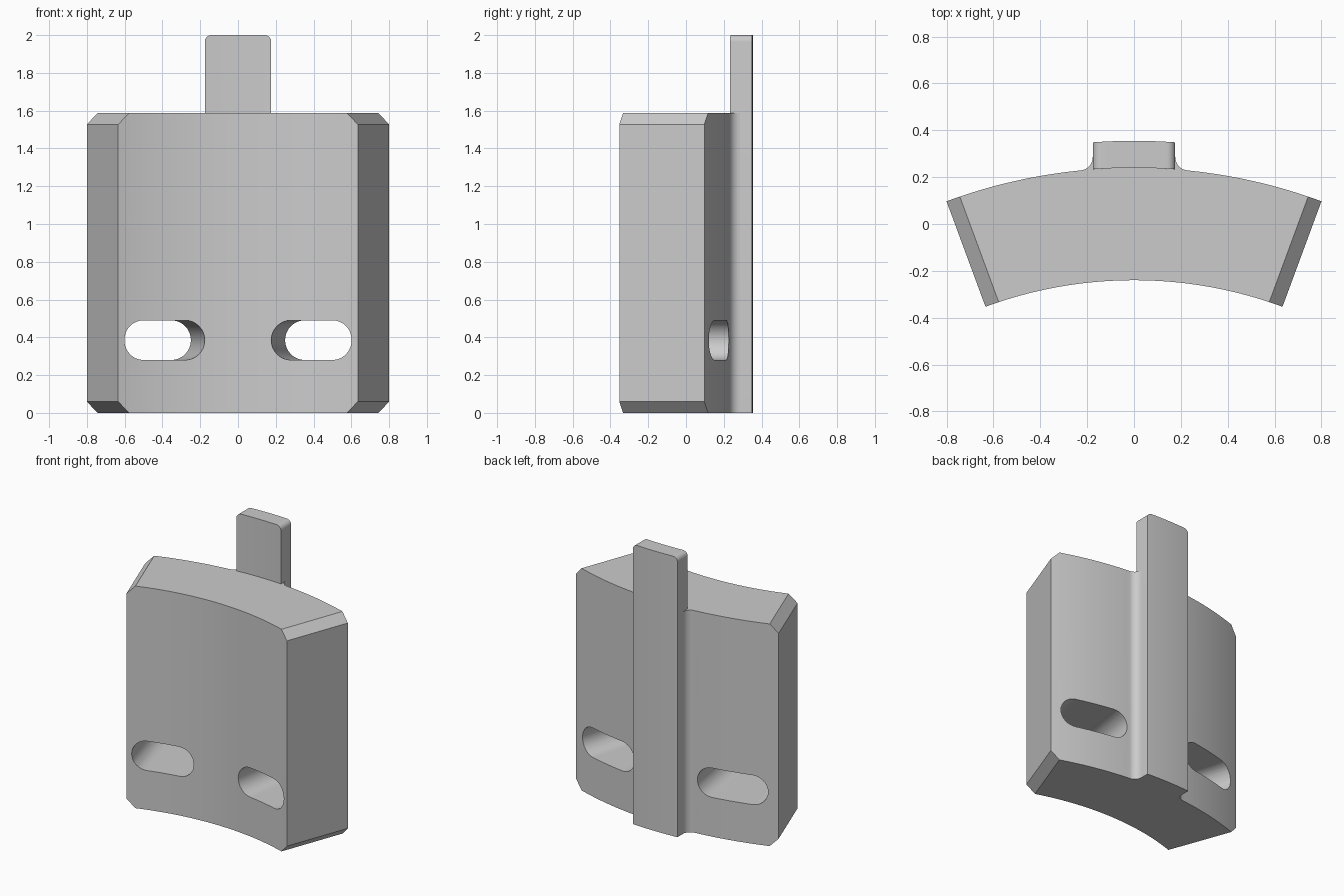
import bpy, bmesh, math
from mathutils import Vector

cube = bpy.data.objects.get("Cube")
if cube:
    bpy.data.objects.remove(cube)

R_IN, R_OUT, R_RAIL = 1.83, 2.31, 2.425   # radii about the shared arc axis
AXIS_Y = -2.07
HALF = math.radians(20.27)                # half of the block's sweep
HEIGHT, TOP, CHAMFER = 1.587, 2.0, 0.06
RAIL_X, FILLET = 0.176, 0.058

grey = bpy.data.materials.new("plain grey")
grey.use_nodes = True
grey.diffuse_color = (0.6, 0.6, 0.6, 1)
grey.node_tree.nodes["Principled BSDF"].inputs["Base Color"].default_value = (0.6, 0.6, 0.6, 1)


def polar(r, a):
    return (r * math.sin(a), AXIS_Y + r * math.cos(a))


def arc(r, a0, a1, n):
    return [polar(r, a0 + (a1 - a0) * i / n) for i in range(n + 1)]


def make_object(name, bm):
    bmesh.ops.recalc_face_normals(bm, faces=bm.faces)
    mesh = bpy.data.meshes.new(name)
    bm.to_mesh(mesh)
    bm.free()
    mesh.materials.append(grey)
    obj = bpy.data.objects.new(name, mesh)
    bpy.context.collection.objects.link(obj)
    return obj


def loft(bm, ring_a, ring_b):
    """Closed solid between two matching rings of points."""
    a = [bm.verts.new(p) for p in ring_a]
    b = [bm.verts.new(p) for p in ring_b]
    n = len(a)
    for i in range(n):
        j = (i + 1) % n
        bm.faces.new((a[i], a[j], b[j], b[i]))
    bm.faces.new(a[::-1])
    bm.faces.new(b)


def select_only(obj):
    bpy.ops.object.select_all(action='DESELECT')
    obj.select_set(True)
    bpy.context.view_layer.objects.active = obj


# Curved block with concave fillets running up to the rail
fx = RAIL_X + FILLET
fy = AXIS_Y + math.sqrt((R_OUT + FILLET) ** 2 - fx ** 2)
tangent = math.atan2(fx, fy - AXIS_Y)
rail_a = math.asin(RAIL_X / R_OUT)
sweep = math.pi / 2 - tangent
fillet = [(fx + FILLET * math.cos(t), fy + FILLET * math.sin(t))
          for t in (-math.pi / 2 - tangent - sweep * i / 10 for i in range(11))]
right = arc(R_OUT, HALF, tangent, 24)[:-1] + fillet
left = [(-x, y) for x, y in reversed(right)]
outline = (arc(R_IN, -HALF, HALF, 48) + right
           + arc(R_OUT, rail_a, -rail_a, 12) + left)
bm = bmesh.new()
loft(bm, [(x, y, 0) for x, y in outline], [(x, y, HEIGHT) for x, y in outline])

# Chamfers along the top and bottom of both end faces
for side in (-1, 1):
    ex, ey = polar(R_OUT, side * HALF)
    for up, z in ((1, HEIGHT - CHAMFER), (-1, CHAMFER)):
        normal = Vector((side * math.cos(HALF), -math.sin(HALF), up)).normalized()
        cut = bmesh.ops.bisect_plane(bm, geom=bm.verts[:] + bm.edges[:] + bm.faces[:],
                                     plane_co=(ex, ey, z), plane_no=normal,
                                     clear_outer=True, dist=1e-6)
        edges = [e for e in cut["geom_cut"] if isinstance(e, bmesh.types.BMEdge)]
        bmesh.ops.holes_fill(bm, edges=[e for e in edges if e.is_boundary], sides=0)
block = make_object("curved_block", bm)

# Radial slots with rounded ends, cut through each half
SLOT_R, SLOT_Z = 0.105, 0.385
SLOT_ENDS = (math.radians(8.8), math.radians(15.9))


def slot_ring(r, side):
    ring = []
    for end, a in zip((-1, 1), SLOT_ENDS):
        for i in range(17):
            t = end * (-math.pi / 2 + math.pi * i / 16) if end > 0 else math.pi / 2 + math.pi * i / 16
            x, y = polar(r, a)
            u = SLOT_R * math.cos(t)
            ring.append((side * (x + u * math.cos(a)), y - u * math.sin(a),
                         SLOT_Z + SLOT_R * math.sin(t)))
    return ring


bm = bmesh.new()
for side in (-1, 1):
    loft(bm, slot_ring(R_IN - 0.1, side), slot_ring(R_OUT + 0.1, side))
cutter = make_object("slot_cutter", bm)
cutter.hide_render = True
mod = block.modifiers.new("slots", 'BOOLEAN')
mod.operation = 'DIFFERENCE'
mod.solver = 'EXACT'
mod.object = cutter
select_only(block)
bpy.ops.object.modifier_apply(modifier=mod.name)
bpy.data.objects.remove(cutter)

# Full-height rail whose upper end is the tab, with rounded top corners
ROUND = 0.035
corner = [(RAIL_X - ROUND + ROUND * math.cos(t), TOP - ROUND + ROUND * math.sin(t))
          for t in (math.pi / 2 * i / 8 for i in range(9))]
flat = RAIL_X - ROUND
columns = ([(-x, z) for x, z in corner]
           + [(flat * i / 6, TOP) for i in range(-5, 6)] + corner[::-1])
bm = bmesh.new()
rows = []
for x, z in columns:
    y0, y1 = (AXIS_Y + math.sqrt(r * r - x * x) for r in (R_OUT, R_RAIL))
    rows.append([bm.verts.new(p) for p in ((x, y0, 0), (x, y0, z), (x, y1, z), (x, y1, 0))])
for a, b in zip(rows, rows[1:]):
    for i in range(4):
        j = (i + 1) % 4
        bm.faces.new((a[i], a[j], b[j], b[i]))
bm.faces.new(rows[0])
bm.faces.new(rows[-1][::-1])
rail = make_object("rail_tab", bm)

for obj in (block, rail):
    select_only(obj)
    bpy.ops.object.shade_smooth_by_angle(angle=math.radians(30))
